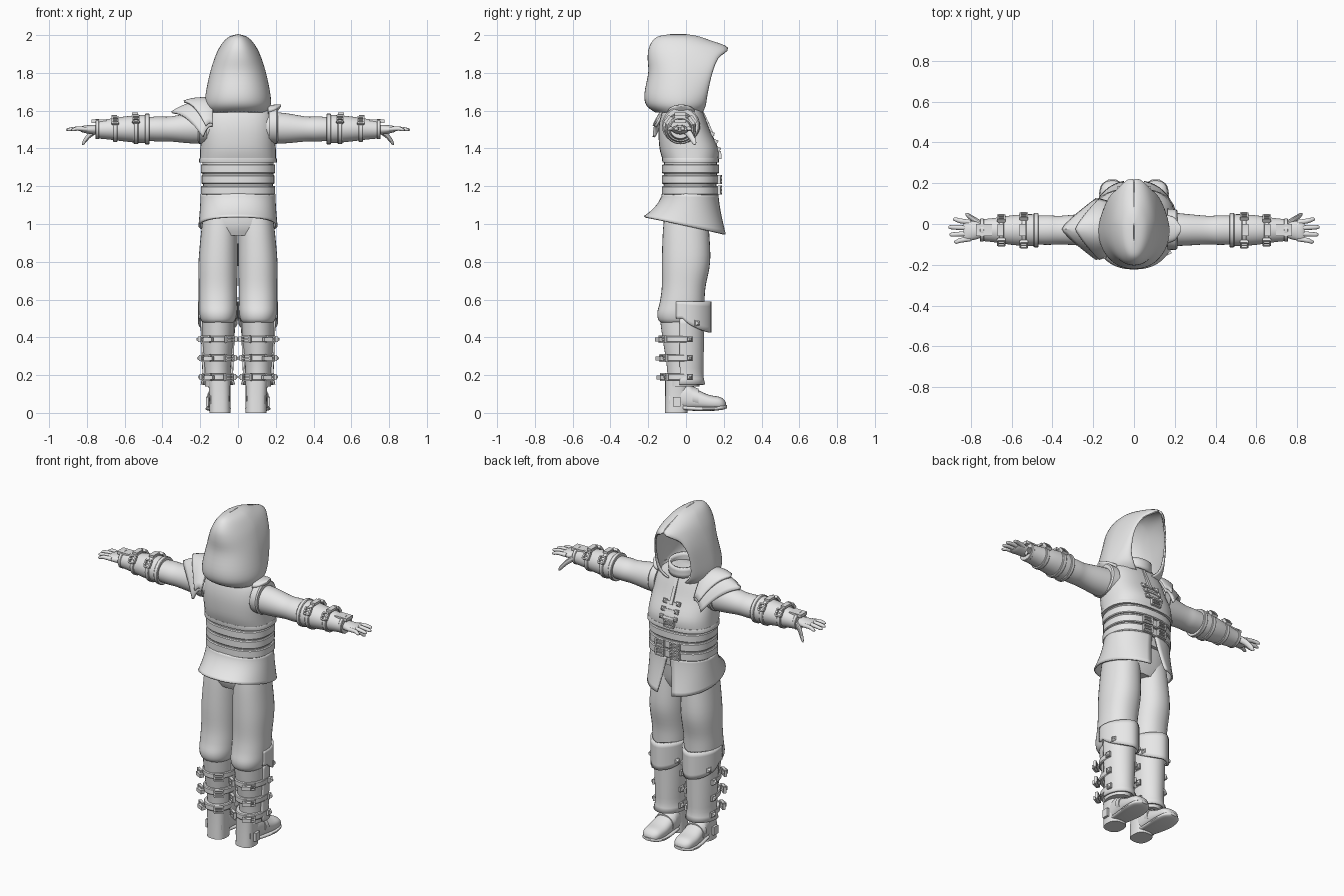
import bpy, bmesh
from math import sin, cos, pi, radians
from mathutils import Matrix, Vector

if "Cube" in bpy.data.objects:
    bpy.data.objects.remove(bpy.data.objects["Cube"])

grey = bpy.data.materials.new("light_grey")
grey.use_nodes = True
grey.diffuse_color = (0.8, 0.8, 0.8, 1)
grey.node_tree.nodes["Principled BSDF"].inputs["Base Color"].default_value = (0.8, 0.8, 0.8, 1)
built = []


def finish(name, bm, thick=0):
    bmesh.ops.remove_doubles(bm, verts=bm.verts, dist=0.0002)
    bmesh.ops.recalc_face_normals(bm, faces=bm.faces)
    me = bpy.data.meshes.new(name)
    bm.to_mesh(me)
    bm.free()
    me.materials.append(grey)
    ob = bpy.data.objects.new(name, me)
    bpy.context.collection.objects.link(ob)
    if thick:
        mod = ob.modifiers.new("thickness", "SOLIDIFY")
        mod.thickness, mod.offset = thick, 0
    built.append(ob)
    return ob


def pair(ob):
    """Copy a +x part to the -x side."""
    base = ob.name
    ob.name = "left_" + base
    twin = ob.copy()
    twin.data = ob.data.copy()
    twin.name = "right_" + base
    twin.data.transform(Matrix.Scale(-1, 4, (1, 0, 0)))
    twin.data.flip_normals()
    bpy.context.collection.objects.link(twin)
    built.append(twin)


def spline(rows, steps):
    """Smooth interpolation through rows of numbers."""
    out = []
    for i in range(len(rows) - 1):
        a, b = rows[max(i - 1, 0)], rows[i]
        c, d = rows[i + 1], rows[min(i + 2, len(rows) - 1)]
        for j in range(steps):
            t = j / steps
            out.append([q + t * (r - p) / 2 + t * t * (p - 2.5 * q + 2 * r - s / 2)
                        + t ** 3 * (1.5 * (q - r) + (s - p) / 2) for p, q, r, s in zip(a, b, c, d)])
    return out + [rows[-1]]


def loft(name, rings, axis="z", n=32, p=2.0, steps=4):
    """Closed solid; each ring is (position, centre a, centre b, radius a, radius b)."""
    bm = bmesh.new()
    loops = []
    for t, ca, cb, ra, rb in spline(rings, steps):
        loop = []
        for i in range(n):
            c, s = cos(2 * pi * i / n), sin(2 * pi * i / n)
            a = ca + ra * abs(c) ** (2 / p) * (1 if c > 0 else -1)
            b = cb + rb * abs(s) ** (2 / p) * (1 if s > 0 else -1)
            loop.append(bm.verts.new({"z": (a, b, t), "x": (t, a, b), "y": (a, t, b)}[axis]))
        loops.append(loop)
    for l0, l1 in zip(loops, loops[1:]):
        for i in range(n):
            bm.faces.new((l0[i], l0[(i + 1) % n], l1[(i + 1) % n], l1[i]))
    bm.faces.new(loops[0])
    bm.faces.new(loops[-1])
    return finish(name, bm)


def sheet(name, f, nu, nv, thick):
    """Thin shell through f(u, v), with u and v from 0 to 1."""
    bm = bmesh.new()
    g = [[bm.verts.new(f(i / nu, j / nv)) for j in range(nv + 1)] for i in range(nu + 1)]
    for i in range(nu):
        for j in range(nv):
            bm.faces.new((g[i][j], g[i + 1][j], g[i + 1][j + 1], g[i][j + 1]))
    return finish(name, bm, thick)


def place(loc, normal):
    return Matrix.Translation(loc) @ Vector(normal).to_track_quat("Z", "Y").to_matrix().to_4x4()


def box(bm, m, at, size):
    bmesh.ops.create_cube(bm, size=1, matrix=m @ Matrix.Translation(at) @ Matrix.Diagonal((*size, 1)))


def stud(bm, loc, normal, r=0.017):
    m = place(loc, normal)
    box(bm, m, (0, 0, 0), (r * 1.8, r * 1.8, 0.012))
    bmesh.ops.create_cone(bm, cap_ends=True, segments=4, radius1=r, radius2=r * 0.3, depth=0.012,
                          matrix=m @ Matrix.Translation((0, 0, 0.012)) @ Matrix.Rotation(pi / 4, 4, "Z"))


def buckle(bm, loc, normal, w=0.05, h=0.036):
    m = place(loc, normal)
    for s in (-1, 1):
        box(bm, m, (s * w / 2, 0, 0.006), (0.008, h, 0.016))
        box(bm, m, (0, s * h / 2, 0.006), (w, 0.008, 0.016))
    box(bm, m, (0, 0, 0.008), (w, 0.007, 0.01))


# Torso and waist
loft("jerkin", [(1.33, 0, .025, .203, .145), (1.4, 0, .015, .2, .155), (1.5, 0, -.01, .195, .135),
                (1.58, 0, -.018, .18, .113), (1.63, 0, -.015, .14, .09), (1.66, 0, 0, .08, .07)], p=2.5)
loft("waist", [(1.1, 0, .02, .188, .135), (1.22, 0, .022, .186, .14), (1.35, 0, .025, .19, .14)], p=2.4)
loft("pelvis", [(.94, .0, 0, .15, .1), (1.0, 0, 0, .185, .12), (1.12, 0, .01, .185, .128)], p=2.5)
for i, z in enumerate((1.292, 1.235, 1.178)):
    h, r = .024, .197 - .003 * (i == 1)
    loft(f"belt_{i + 1}", [(z - h, 0, .024, r - .004, .147), (z - h * .8, 0, .024, r, .152),
                           (z + h * .8, 0, .024, r, .152), (z + h, 0, .024, r - .004, .147)], p=2.4, steps=1)
loft("jerkin_hem", [(1.325, 0, .025, .206, .149), (1.34, 0, .024, .207, .151), (1.35, 0, .023, .203, .15)],
     p=2.5, steps=1)


# Flared skirt with a slit in front and a sloping hem
def skirt(u, v):
    gap = .03 + .16 * v
    a = pi / 2 + gap + u * 2 * (pi - gap)
    w = v ** 1.5
    x = (.193 + .012 * w) * abs(cos(a)) ** .85 * (1 if cos(a) > 0 else -1)
    y = .022 - .027 * w + (.145 + .07 * w) * sin(a)
    return x, y, 1.16 + (.99 - .22 * y - 1.16) * v


sheet("skirt", skirt, 48, 10, .01)

# Hood rows: height, half width, back, middle, front, half opening
hood_rows = spline([(1.595, .15, -.16, -.03, .085, .055), (1.63, .168, -.205, -.03, .1, .09),
                    (1.69, .166, -.215, -.03, .11, .112), (1.8, .143, -.195, -.02, .135, .11),
                    (1.88, .118, -.198, -.01, .168, .075), (1.93, .095, -.192, 0, .218, .003),
                    (1.97, .066, -.17, -.01, .12, 0), (1.99, .038, -.14, -.02, .06, 0),
                    (2.0, .001, -.08, -.03, .0, 0)], 4)


def hood(u, v):
    z, w, back, mid, front, gap = hood_rows[round(v * (len(hood_rows) - 1))]
    side, t = (1 if u > .5 else -1), abs(2 * u - 1) * 2
    if t <= 1:
        return side * w * sin(t * pi / 2) ** .9, mid - (mid - back) * cos(t * pi / 2), z
    b = (t - 1) * pi / 2
    return side * (gap + (w - gap) * cos(b)), mid + (front - mid) * sin(b) ** 1.3, z


sheet("hood", hood, 48, len(hood_rows) - 1, .01)
sheet("collar", lambda u, v: (.085 * cos(2 * pi * u), .015 + .075 * sin(2 * pi * u),
                              1.63 + .06 * v - .015 * sin(2 * pi * u)), 32, 3, .014)

# Chest and belt fastenings
bm = bmesh.new()
for z, y in ((1.475, .135), (1.435, .154), (1.395, .168)):
    m = place((0, y, z), (0, 1, .3))
    box(bm, m, (0, 0, 0), (.1, .014, .014))
    for s in (-1, 1):
        stud(bm, (s * .045, y, z), (0, 1, .3), .015)
box(bm, place((0, .112, 1.54), (0, 1, .45)), (0, 0, 0), (.02, .16, .012))
buckle(bm, (-.01, .173, 1.365), (0, 1, .05), .06)
for z in (1.235, 1.18):
    for x in (-.05, .05):
        buckle(bm, (x, .173, z), (x * 2, 1, 0), .055, .04)
finish("front_buckles", bm)

# Shoulder plates on one side
for i, (reach, lift) in enumerate(((1, 0), (.7, .014))):
    def plate(u, v):
        s = 2 * v - 1
        out = .05 + .165 * (1 - abs(s) ** 1.2)
        return (-.135 - reach * u * out, -.025 + s * (.135 + .01 * u),
                1.645 + lift - .085 * (u * reach) ** 2 + .03 * u - .13 * abs(s) ** 2.2)
    sheet(f"right_shoulder_plate_{i + 1}", plate, 10, 20, .014)

# Arms
pair(loft("armhole_rim", [(.165, -.025, 1.52, .1, .095), (.205, -.028, 1.522, .1, .098),
                          (.212, -.028, 1.522, .093, .092)], "x", steps=1))
pair(loft("shoulder_tip", [(.16, -.025, 1.6, .07, .03), (.2, -.025, 1.61, .055, .022),
                           (.228, -.025, 1.628, .015, .006)], "x"))
pair(loft("sleeve", [(.15, -.025, 1.51, .085, .085), (.25, -.028, 1.507, .078, .08),
                     (.36, -.03, 1.503, .07, .066), (.42, -.03, 1.503, .072, .066),
                     (.5, -.03, 1.503, .07, .062)], "x"))
pair(loft("bracer", [(.47, -.03, 1.503, .076, .076), (.52, -.03, 1.503, .078, .074),
                     (.6, -.03, 1.503, .072, .066), (.68, -.03, 1.502, .06, .055),
                     (.755, -.03, 1.5, .052, .046)], "x"))
for label, x, r, half in (("elbow_cuff", .48, .084, .012), ("bracer_strap_1", .54, .083, .013),
                          ("bracer_strap_2", .65, .071, .013), ("wrist_cuff", .745, .056, .01)):
    pair(loft(label, [(x - half, -.03, 1.503, r - .003, r - .006), (x - half * .7, -.03, 1.503, r, r - .003),
                      (x + half * .7, -.03, 1.503, r, r - .003), (x + half, -.03, 1.503, r - .003, r - .006)],
              "x", steps=1))
bm = bmesh.new()
for x, r in ((.54, .08), (.65, .068)):
    for side in (-1, 1):
        buckle(bm, (x, -.03 + side * r * .8, 1.503 + r * .6), (0, side, .75), .034, .04)
    box(bm, Matrix.Translation((x + .005, -.03, 1.503 + r)), (0, 0, 0), (.03, .06, .014))
box(bm, Matrix.Translation((.735, -.03, 1.545)), (0, 0, 0), (.08, .06, .018))
pair(finish("bracer_buckles", bm))

# Hands
pair(loft("palm", [(.74, -.03, 1.5, .034, .026), (.78, -.032, 1.5, .045, .024),
                   (.82, -.033, 1.502, .05, .018), (.836, -.033, 1.502, .045, .01)], "x", 20))
for i, (y, tip) in enumerate(((.008, .888), (-.02, .91), (-.047, .905), (-.073, .882))):
    spread = y + (y + .033) * .35
    pair(loft(f"finger_{i + 1}", [(.8, y, 1.502, .012, .012), (.85, (y + spread) / 2, 1.505, .012, .011),
                                  (tip - .012, spread, 1.5, .01, .009), (tip, spread, 1.498, .003, .003)], "x", 12))
pair(loft("thumb", [(.755, 0, 1.495, .02, .02), (.785, .022, 1.472, .016, .018),
                    (.815, .042, 1.437, .012, .016), (.826, .048, 1.424, .004, .005)], "x", 12))

# Trousers, shins and boots
pair(loft("trouser_leg", [(1.04, .095, 0, .09, .115), (.95, .099, 0, .097, .123), (.8, .105, 0, .104, .128),
                          (.67, .106, -.012, .102, .116), (.59, .106, -.02, .102, .118),
                          (.53, .106, -.028, .1, .124), (.49, .105, -.03, .09, .115),
                          (.47, .105, -.03, .07, .09)], p=2.2))
pair(loft("shin", [(.53, .105, -.03, .085, .112), (.4, .106, -.02, .082, .105),
                   (.25, .108, -.012, .07, .09), (.14, .108, -.012, .066, .083)]))
pair(loft("boot_shaft", [(.2, .1, -.045, .06, .065), (.1, .097, -.05, .056, .06),
                         (.0, .096, -.052, .056, .06)], p=2.6))
pair(loft("shoe", [(-.09, .097, .07, .05, .055), (0, .099, .085, .055, .07), (.05, .102, .072, .058, .055),
                   (.12, .105, .056, .062, .04), (.18, .106, .05, .055, .034),
                   (.205, .106, .043, .035, .022), (.212, .106, .04, .012, .008)], "y", p=2.4))
pair(loft("shoe_sole", [(-.015, .1, .027, .05, .012), (.06, .103, .022, .06, .012), (.13, .105, .022, .067, .012),
                        (.19, .106, .028, .055, .012), (.217, .106, .034, .02, .009)], "y", p=3))
pair(loft("shoe_strap", [(.035, .102, .085, .062, .056), (.065, .103, .075, .064, .053)], "y", steps=1))


def shin_guard(u, v):
    a, z = radians(-12 + 204 * u), .15 + .35 * v
    lip = .012 * max(0, 1 - v * 8)
    return .107 + (.073 + .014 * v + lip) * cos(a), -.012 + (.096 + .008 * v + lip) * sin(a), z


def knee_plate(u, v):
    a = radians(-18 + 216 * u)
    low = .5 - .075 * max(0, sin(a)) ** .6
    z = low + (.59 - low) * v
    return .107 + .1 * cos(a), -.012 + (.128 + .012 * sin(a) ** 8) * sin(a), z


pair(sheet("shin_guard", shin_guard, 28, 12, .012))
pair(sheet("knee_plate", knee_plate, 28, 6, .012))

# Leg straps, clasps and studs
bm = bmesh.new()
for i, z in enumerate((.39, .29, .19)):
    r = .074 + .04 * (z - .15)
    pair(loft(f"leg_strap_{i + 1}", [(z - .018, .107, -.02, r + .004, r + .023), (z - .013, .107, -.02, r + .008, r + .027),
                                     (z + .013, .107, -.02, r + .008, r + .027), (z + .018, .107, -.02, r + .004, r + .023)], steps=1))
    for side in (-1, 1):
        buckle(bm, (.107 + side * r * .72, -.035 - r, z), (side * .7, -1, 0), .05, .034)
        stud(bm, (.107 + side * (r + .012), .02, z), (side, .15, 0), .017)
    box(bm, place((.107 + r * .55, -.05 - r, z - .002), (.5, -1, 0)), (0, 0, .01), (.05, .022, .024))
for side in (-1, 1):
    stud(bm, (.107 + side * .085, .058, .475), (side, .7, 0), .018)
box(bm, place((.162, -.05, .06), (1, 0, 0)), (0, 0, 0), (.04, .05, .014))
pair(finish("leg_fastenings", bm))

# Smooth shading with crisp edges
bpy.ops.object.select_all(action="DESELECT")
for ob in built:
    ob.select_set(True)
bpy.context.view_layer.objects.active = built[0]
bpy.ops.object.shade_smooth_by_angle(angle=radians(35))
